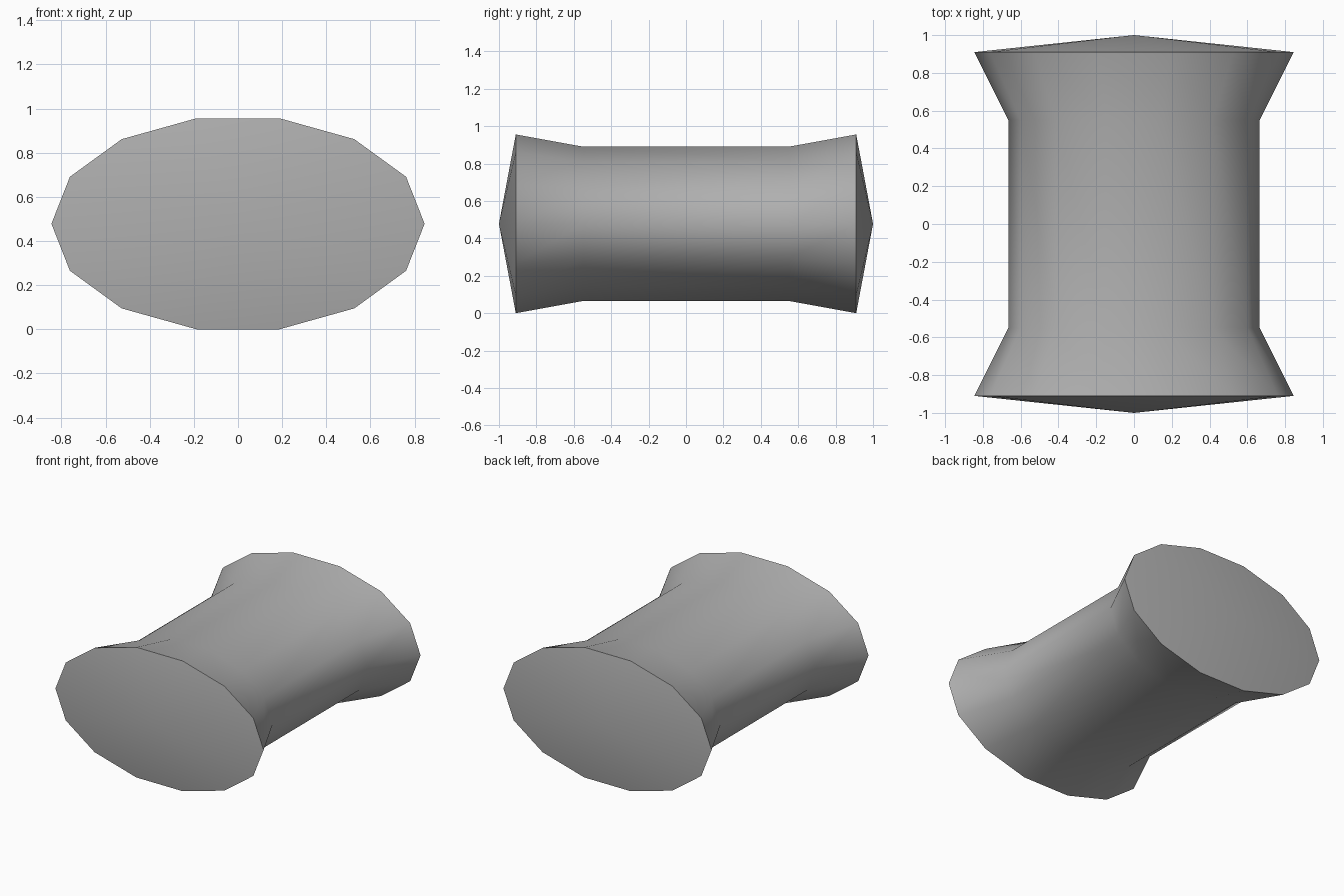
import bpy, bmesh, math

cube = bpy.data.objects.get("Cube")
if cube:
    bpy.data.objects.remove(cube, do_unlink=True)

SIDES = 14
CENTRE_Z = 0.478
GREY = (0.43, 0.43, 0.43, 1)

grey = bpy.data.materials.new("mid grey")
grey.use_nodes = True
grey.diffuse_color = GREY
grey.node_tree.nodes["Principled BSDF"].inputs["Base Color"].default_value = GREY

bm = bmesh.new()


def oval_ring(y, rx, rz):
    """Ring of vertices around the y axis."""
    angles = [2 * math.pi * i / SIDES for i in range(SIDES)]
    return [bm.verts.new((rx * math.cos(a), y, CENTRE_Z + rz * math.sin(a))) for a in angles]


# Waisted oval barrel with flared ends
rim, waist = (0.845, 0.49), (0.665, 0.423)
rings = [oval_ring(y, *r) for y, r in ((-0.91, rim), (-0.55, waist), (0.55, waist), (0.91, rim))]
for a, b in zip(rings, rings[1:]):
    for i in range(SIDES):
        j = (i + 1) % SIDES
        bm.faces.new((a[i], a[j], b[j], b[i]))

# Shallow cone caps
for ring, tip_y in ((rings[0], -1), (rings[-1], 1)):
    tip = bm.verts.new((0, tip_y, CENTRE_Z))
    for i in range(SIDES):
        bm.faces.new((ring[i], ring[(i + 1) % SIDES], tip))

bmesh.ops.recalc_face_normals(bm, faces=bm.faces)
mesh = bpy.data.meshes.new("flared_spool")
bm.to_mesh(mesh)
bm.free()
mesh.materials.append(grey)
spool = bpy.data.objects.new("flared_spool", mesh)
bpy.context.collection.objects.link(spool)

# Smooth body and caps, crisp rims
bpy.ops.object.select_all(action="DESELECT")
spool.select_set(True)
bpy.context.view_layer.objects.active = spool
bpy.ops.object.shade_smooth_by_angle(angle=math.radians(60))
